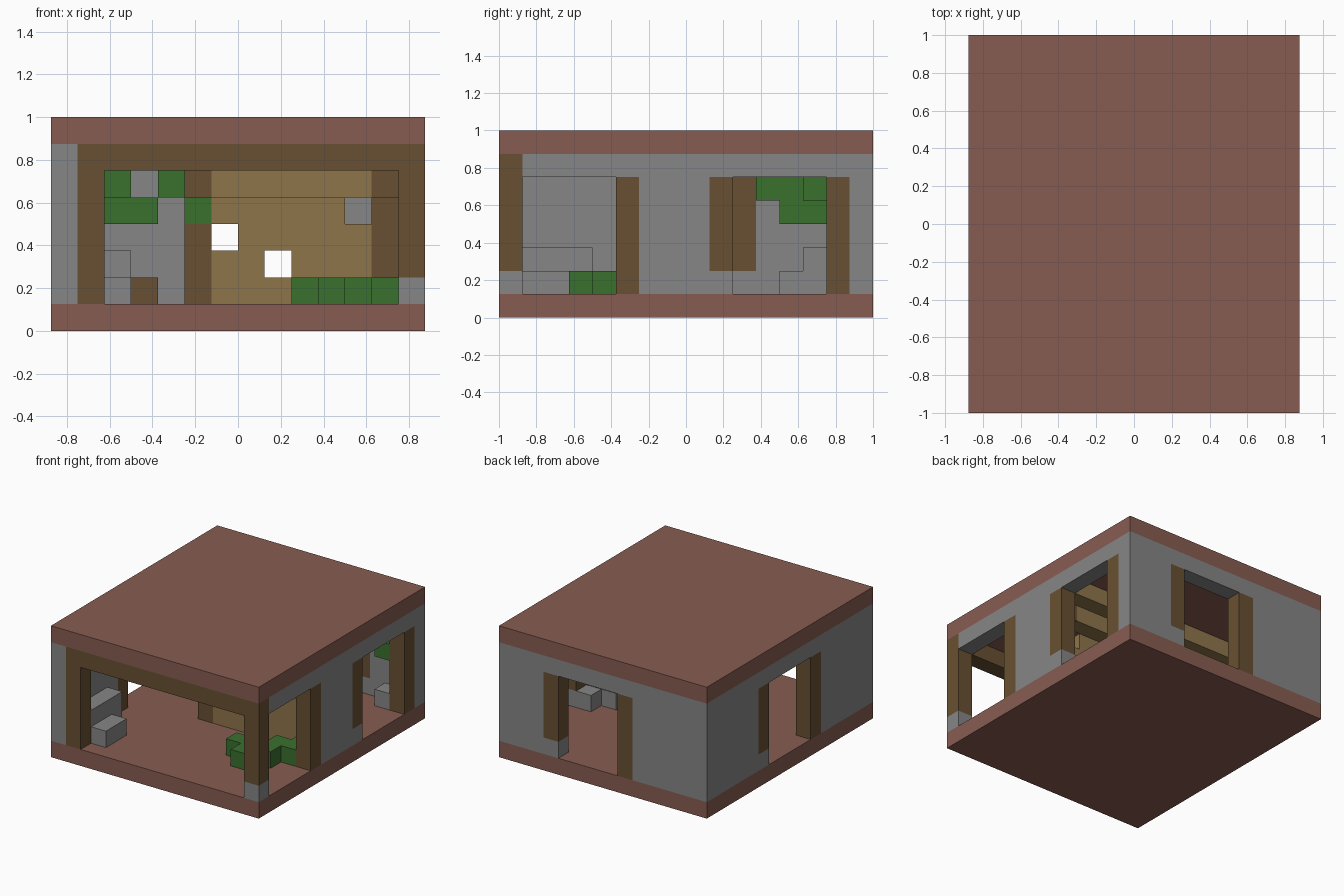
import bpy
import bmesh
from mathutils import Vector

if "Cube" in bpy.data.objects:
    bpy.data.objects.remove(bpy.data.objects["Cube"])

U = 0.125  # one building block


def material(name, rgb):
    m = bpy.data.materials.new(name)
    m.use_nodes = True
    m.diffuse_color = (*rgb, 1)
    m.node_tree.nodes["Principled BSDF"].inputs["Base Color"].default_value = (*rgb, 1)
    return m


CLAY = material("terracotta", (0.245, 0.107, 0.083))
STONE = material("grey stone", (0.24, 0.24, 0.24))
TIMBER = material("dark timber", (0.138, 0.081, 0.032))
PLANK = material("light plank", (0.275, 0.178, 0.069))
LEAF = material("leaf green", (0.042, 0.162, 0.027))


def blocks(name, mat, *boxes):
    """One object of boxes given as x, y, z ranges counted in blocks."""
    bm = bmesh.new()
    for ranges in boxes:
        lo, hi = (Vector([r[i] for r in ranges]) * U for i in (0, 1))
        verts = bmesh.ops.create_cube(bm, size=1)["verts"]
        for v in verts:
            v.co = (lo + hi) / 2 + v.co * (hi - lo)
    mesh = bpy.data.meshes.new(name)
    bm.to_mesh(mesh)
    bm.free()
    mesh.materials.append(mat)
    obj = bpy.data.objects.new(name, mesh)
    bpy.context.collection.objects.link(obj)


def wall(name, axis, depth, span, solids, posts, short_post):
    """Stone wall along an axis, with timber door posts; one post is on a stone foot."""
    def place(run, z):
        return (run, depth, z) if axis == "x" else (depth, run, z)
    full, foot, upper = (1, 6), (1, 2), (2, 6)
    stone = [place(span, (6, 7)), place(short_post, foot)]
    stone += [place(s, full) for s in solids]
    blocks(name + "_wall", STONE, *stone)
    blocks(name + "_door_posts", TIMBER, place(short_post, upper),
           *[place(p, full) for p in posts])


# Floor and roof slabs
blocks("floor", CLAY, ((-7, 7), (-8, 8), (0, 1)))
blocks("roof", CLAY, ((-7, 7), (-8, 8), (7, 8)))

# Wide front opening
FRONT = (-8, -7)
blocks("front_wall", STONE, ((-7, -6), FRONT, (1, 7)), ((6, 7), FRONT, (1, 2)))
blocks("front_frame", TIMBER, ((-6, -5), FRONT, (1, 6)),
       ((-6, 7), FRONT, (6, 7)), ((6, 7), FRONT, (2, 6)))

# Walls with doorways
wall("left", "y", (6, 7), (-7, 8), [(-2, 1), (7, 8)], [(-3, -2), (6, 7)], (1, 2))
wall("right", "y", (-7, -6), (-7, 7), [(-7, -3), (3, 7)], [(-3, -2)], (2, 3))
wall("back", "x", (7, 8), (-7, 6), [(-7, -2), (4, 6)], [(-2, -1)], (3, 4))

# Broken plank partition, stepping back towards the roof
NEAR, MID, FAR = (-1, 0), (0, 1), (1, 2)
blocks("partition_planks", PLANK,
       ((-1, 5), NEAR, (1, 2)),
       ((-1, 1), NEAR, (2, 3)), ((2, 5), NEAR, (2, 3)),
       ((0, 5), NEAR, (3, 4)),
       ((-1, 4), NEAR, (4, 5)),
       ((-1, 5), MID, (5, 6)))
blocks("partition_posts", TIMBER,
       ((-2, -1), NEAR, (1, 4)), ((5, 6), NEAR, (1, 5)),
       ((-2, -1), MID, (5, 6)), ((5, 6), MID, (5, 6)))
blocks("ceiling_beam", PLANK, ((-6, 6), FAR, (6, 7)))

# Fallen stones
blocks("front_rubble", STONE,
       ((-6, -5), (-7, -4), (1, 3)), ((-5, -4), (-7, -5), (1, 2)))
blocks("back_rubble", STONE,
       ((-6, -4), (5, 7), (1, 3)), ((-6, -4), (4, 5), (1, 2)),
       ((5, 6), (6, 7), (1, 2)))
blocks("partition_rubble", STONE,
       ((5, 6), FAR, (1, 2)), ((4, 5), MID, (1, 2)))
blocks("fallen_timber", TIMBER, ((-4, -3), (6, 7), (1, 2)))

# Bushes on the floor and vines on the walls
LOW = (1, 2)
blocks("floor_bush", LEAF,
       ((2, 3), (-4, -3), LOW), ((3, 4), (-5, -3), LOW),
       ((4, 5), (-4, -2), LOW), ((5, 6), (-3, -1), LOW))
blocks("side_vine", LEAF, ((-6, -5), (3, 7), (5, 6)), ((-6, -5), (4, 7), (4, 5)))
blocks("back_vine", LEAF,
       ((-5, -4), (5, 7), (5, 6)), ((-3, -2), (6, 7), (5, 6)),
       ((-5, -3), (6, 7), (4, 5)), ((5, 6), (6, 7), (4, 5)))
blocks("partition_vine", LEAF, ((-2, -1), NEAR, (4, 5)))
